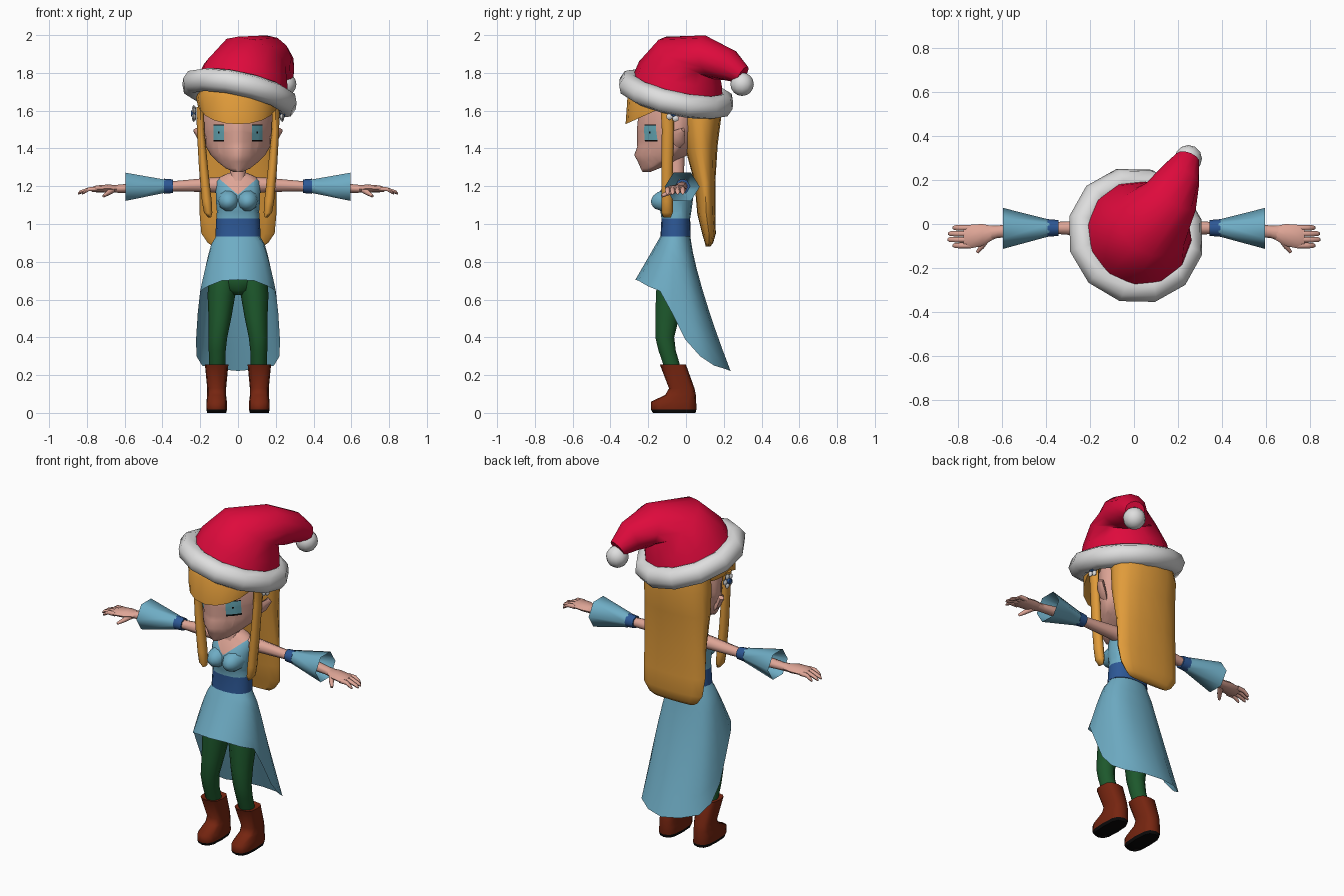
import bpy, bmesh, math
from mathutils import Vector

if "Cube" in bpy.data.objects:
    bpy.data.objects.remove(bpy.data.objects["Cube"])


def material(name, r, g, b):
    lin = lambda c: (c / 255 / 12.92) if c < 11 else ((c / 255 + 0.055) / 1.055) ** 2.4
    m = bpy.data.materials.new(name)
    m.diffuse_color = (lin(r), lin(g), lin(b), 1)
    m.use_nodes = True
    m.node_tree.nodes["Principled BSDF"].inputs["Base Color"].default_value = m.diffuse_color
    return m


SKIN = material("skin", 222, 165, 150)
HAIR = material("golden hair", 224, 155, 58)
CLOTH = material("light blue cloth", 110, 172, 196)
BELT = material("dark blue cloth", 45, 88, 150)
GREEN = material("green leggings", 29, 88, 44)
LEATHER = material("brown leather", 118, 37, 16)
BLACK = material("black", 10, 9, 9)
WHITE = material("white fur", 222, 222, 222)
RED = material("red felt", 222, 10, 60)
IRIS = material("teal eye", 104, 172, 186)


def loft(name, rings, mats, rule=None, cuts=(), mirror=False, caps=True):
    """Skin a list of rings; optional plane cuts and a face colour rule."""
    bm = bmesh.new()
    rows = [[bm.verts.new(p) for p in r] for r in rings]
    n = len(rows[0])
    for a, b in zip(rows, rows[1:]):
        for i in range(n):
            bm.faces.new((a[i], a[(i + 1) % n], b[(i + 1) % n], b[i]))
    if caps:
        bm.faces.new(rows[0][::-1])
        bm.faces.new(rows[-1])
    bmesh.ops.recalc_face_normals(bm, faces=bm.faces)
    for co, no in cuts:
        bmesh.ops.bisect_plane(bm, geom=bm.verts[:] + bm.edges[:] + bm.faces[:],
                               plane_co=co, plane_no=no, dist=1e-5)
    if rule:
        for f in bm.faces:
            f.material_index = rule(f.calc_center_median())
    me = bpy.data.meshes.new(name)
    bm.to_mesh(me)
    bm.free()
    for m in mats:
        me.materials.append(m)
    ob = bpy.data.objects.new(name, me)
    bpy.context.collection.objects.link(ob)
    if mirror:
        ob.modifiers.new("mirror", 'MIRROR').use_mirror_merge = False
    return ob


def level(z, rx, yf, yb, p=2.0, n=16, cx=0.0, cy=None):
    """Horizontal superellipse ring from y front to y back."""
    cy = (yf + yb) / 2 if cy is None else cy
    pts = []
    for i in range(n):
        t = 2 * math.pi * i / n
        c, s = math.cos(t), math.sin(t)
        x = math.copysign(abs(c) ** (2 / p), c) * rx
        y = math.copysign(abs(s) ** (2 / p), s) * (yb - cy if s > 0 else cy - yf)
        pts.append((cx + x, cy + y, z))
    return pts


def ring(center, normal, side, ru, rv, n=8):
    """Elliptical ring facing a direction."""
    nn = Vector(normal).normalized()
    u = Vector(side)
    u = (u - nn * u.dot(nn)).normalized()
    v = nn.cross(u)
    return [Vector(center) + u * ru * math.cos(2 * math.pi * i / n)
            + v * rv * math.sin(2 * math.pi * i / n) for i in range(n)]


# Head, with eyes cut into the face
X, Z = (1, 0, 0), (0, 0, 1)
eye_cuts = [((s * x, 0, 0), X) for s in (-1, 1) for x in (.073, .098, .106, .131)]
eye_cuts += [((0, 0, z), Z) for z in (1.436, 1.446, 1.48, 1.49, 1.522, 1.527)]


def face_rule(c):
    x = abs(c.x)
    if c.y > -.08 or not (.073 < x < .131 and 1.436 < c.z < 1.527):
        return 0
    if c.z < 1.446 or c.z > 1.522 or (.098 < x < .106 and 1.48 < c.z < 1.49):
        return 2
    return 1


loft("head", [level(z, rx, f, b, 1.5, 24, cy=c) for z, rx, f, b, c in (
    (1.275, .022, -.23, -.19, -.21), (1.295, .065, -.24, -.14, -.18), (1.33, .11, -.255, -.06, -.12),
    (1.365, .145, -.274, .01, -.07), (1.41, .17, -.258, .06, -.05),
    (1.50, .186, -.26, .10, -.04), (1.60, .186, -.25, .12, -.04), (1.70, .15, -.2, .1, -.04))],
    [SKIN, IRIS, BLACK], face_rule, eye_cuts)
loft("ear", [ring((x, y, z), (.4, .5, .5), (0, -.7, .7), a, .018, 6) for x, y, z, a in (
    (.165, -.06, 1.43, .04), (.195, -.04, 1.46, .045), (.222, -.015, 1.50, .012))], [SKIN], mirror=True)
loft("neck", [level(z, r, -.05 - r, -.05 + r, n=10) for z, r in ((1.2, .055), (1.27, .042), (1.40, .045))], [SKIN])

# Hair: fringe cap, long back hair, side locks
fringe = [level(z, rx, f, b, 2.1, 20) for z, rx, f, b in (
    (1.62, .16, -.26, .15), (1.605, .208, -.32, .165), (1.67, .222, -.31, .18), (1.74, .19, -.27, .16))]
for k in (0, 1):
    fringe[k] = [(x, y, z + min(0, y + .15) * .45) for x, y, z in fringe[k]]
loft("hair_fringe", fringe, [HAIR])
loft("back_hair", [level(z, rx, f, b, 2.2, 16) for z, rx, f, b in (
    (1.68, .19, -.03, .17), (1.57, .208, -.03, .187), (1.42, .207, -.01, .168), (1.22, .203, .045, .155),
    (1.05, .203, .06, .155), (.95, .194, .085, .158), (.9, .16, .1, .144), (.88, .13, .105, .128))], [HAIR])
loft("side_lock", [level(z, rx, y - ry, y + ry, 2, 8, cx) for z, cx, y, rx, ry in (
    (1.62, .2, -.10, .02, .035), (1.5, .198, -.096, .02, .032), (1.3, .183, -.1, .024, .031),
    (1.12, .165, -.1, .026, .03), (1.06, .158, -.1, .022, .03), (1.035, .15, -.1, .008, .02))],
    [HAIR], mirror=True)

# Flower ornaments: white petals around a blue centre
for s in (-1, 1):
    for k in range(5):
        a = 2 * math.pi * k / 5
        c = Vector((s * .235, -.065 + .028 * math.cos(a), 1.585 + .028 * math.sin(a)))
        loft("flower_petal", [ring(c + Vector((s * d, 0, 0)), X, Z, r, r, 6)
                              for d, r in ((-.012, .008), (0, .018), (.008, .008))], [WHITE])
    loft("flower_centre", [ring((s * (.235 + d), -.065, 1.585), X, Z, r, r, 6)
                           for d, r in ((-.012, .02), (.014, .016))], [BELT])

# Torso: belt, bodice and skin above the V neckline
loft("torso", [level(z, rx, f, b, p, 16) for z, rx, f, b, p in (
    (.935, .12, -.135, .025, 2.3), (1.03, .115, -.13, .022, 2.3), (1.065, .112, -.135, .028, 2.2),
    (1.115, .116, -.15, .035, 2.1), (1.17, .118, -.14, .04, 2.2), (1.225, .118, -.1, .03, 2.2),
    (1.252, .09, -.085, .025, 2), (1.27, .05, -.08, .01, 2))],
    [CLOTH, BELT, SKIN],
    lambda c: 1 if c.z < 1.03 else (2 if c.z > 1.155 + .85 * abs(c.x) else 0),
    [((0, 0, 1.155), (-.85, 0, 1)), ((0, 0, 1.155), (.85, 0, 1))])
loft("bust", [ring((.05, y, z), (0, -1, -.15), X, r, r, 10) for y, z, r in (
    (-.09, 1.125, .06), (-.14, 1.12, .053), (-.17, 1.115, .036), (-.184, 1.112, .012))], [CLOTH], mirror=True)

# Skirt: short in front, trailing at the back (half hem, mirrored)
hem = [(0, -.268, .705), (.085, -.252, .70), (.16, -.2, .67), (.2, -.138, .645), (.213, -.075, .53),
       (.222, -.005, .39), (.22, .075, .30), (.19, .15, .25), (.105, .21, .232), (0, .236, .222)]
half = [(i, 1) for i in range(10)] + [(i, -1) for i in range(8, 0, -1)]
rows = []
for u in (0, .12, .25, .4, .55, .7, .85, 1):
    row = []
    for i, s in half:
        a = math.pi * i / 9
        x0, y0 = .116 * math.sin(a), -.055 - .077 * math.cos(a)
        hx, hy, hz = hem[i]
        row.append((s * (x0 + (hx - x0) * u ** .6), y0 + (hy - y0) * u ** (1 + .3 * i / 9),
                    .94 + (hz - .94) * u))
    rows.append(row)
loft("skirt", rows, [CLOTH], caps=False)

# Hips, legs and boots
loft("hips", [level(z, rx, f, b, 2.3, 12) for z, rx, f, b in (
    (.82, .12, -.14, .03), (.70, .145, -.158, .035), (.65, .08, -.15, .02), (.625, .03, -.12, -.02))], [GREEN])
loft("leg", [level(z, rx, f, b, 2, 10, cx) for z, cx, rx, f, b in (
    (.82, .06, .075, -.14, .03), (.69, .08, .078, -.16, .035), (.62, .088, .073, -.163, .0),
    (.5, .096, .06, -.166, -.035), (.4, .107, .05, -.165, -.06), (.33, .11, .045, -.148, -.052),
    (.22, .11, .042, -.11, -.02))], [GREEN], mirror=True)
loft("boot", [level(z, rx, f, b, 3, 12, .113) for z, rx, f, b in (
    (.0, .05, -.175, .05), (.018, .055, -.186, .055), (.06, .054, -.184, .054), (.095, .05, -.11, .052),
    (.13, .05, -.09, .045), (.255, .062, -.138, .0), (.25, .045, -.12, -.015))],
    [LEATHER, BLACK], lambda c: 1 if c.z < .018 else 0, mirror=True)


# Arms, cuffs and flared sleeves
def along_x(name, sections, mats, n=8, caps=True):
    return loft(name, [ring((x, y, z), X, (0, 1, 0), ry, rz, n) for x, y, z, ry, rz in sections],
                mats, mirror=True, caps=caps)


along_x("arm", ((.08, -.02, 1.205, .045, .045), (.15, -.02, 1.207, .04, .038), (.34, -.018, 1.2, .028, .027),
                (.5, -.025, 1.193, .033, .03), (.62, -.035, 1.187, .028, .022), (.66, -.042, 1.186, .036, .02)), [SKIN])
along_x("cuff", ((.343, -.018, 1.2, .036, .036), (.392, -.018, 1.2, .04, .04)), [BELT])
along_x("sleeve", ((.385, -.018, 1.2, .038, .04), (.595, -.02, 1.197, .093, .086)), [CLOTH], 6, False)

# Hands
along_x("palm", ((.64, -.04, 1.186, .03, .02), (.69, -.05, 1.187, .05, .022),
                 (.75, -.058, 1.186, .054, .018), (.775, -.058, 1.183, .05, .012)), [SKIN])
for k, tip in enumerate((.825, .848, .845, .825)):
    y = -.098 + .027 * k
    along_x("finger", ((.745, y, 1.185, .013, .013), (.79, y, 1.184, .013, .012),
                       (tip - .01, y, 1.168, .011, .01), (tip, y, 1.16, .005, .005)), [SKIN], 6)
loft("thumb", [ring(c, (.5, -.7, -.4), Z, r, r, 6) for c, r in (
    ((.665, -.06, 1.18), .018), ((.69, -.1, 1.163), .014), ((.712, -.128, 1.148), .008))], [SKIN], mirror=True)

# Hat: fur brim, floppy felt cone, pompom
bpy.ops.mesh.primitive_torus_add(major_segments=12, minor_segments=8, major_radius=.254, minor_radius=.064,
                                 location=(.008, -.052, 1.69),
                                 rotation=Vector((.22, .22, 1)).to_track_quat('Z', 'Y').to_euler())
brim = bpy.context.object
brim.name = "hat_brim"
brim.data.materials.append(WHITE)
loft("hat_cone", [ring(c, nrm, (.8, -.6, 0), a, b, 12) for c, nrm, a, b in (
    ((.015, -.05, 1.69), (.22, .22, 1), .255, .255),
    ((.04, -.03, 1.80), (.25, .25, 1), .228, .228),
    ((.085, .01, 1.89), (.37, .44, .82), .178, .177),
    ((.168, .125, 1.882), (.42, .8, .22), .128, .12),
    ((.215, .225, 1.842), (.4, .8, -.3), .092, .085),
    ((.245, .30, 1.79), (.3, .8, -.5), .055, .05))], [RED])
bpy.ops.mesh.primitive_uv_sphere_add(segments=12, ring_count=8, radius=.062, location=(.247, .297, 1.74))
pom = bpy.context.object
pom.name = "hat_pompom"
pom.data.materials.append(WHITE)

# Smooth shading with sharp creases kept
bpy.ops.object.select_all(action='SELECT')
bpy.ops.object.shade_smooth_by_angle(angle=math.radians(62))
